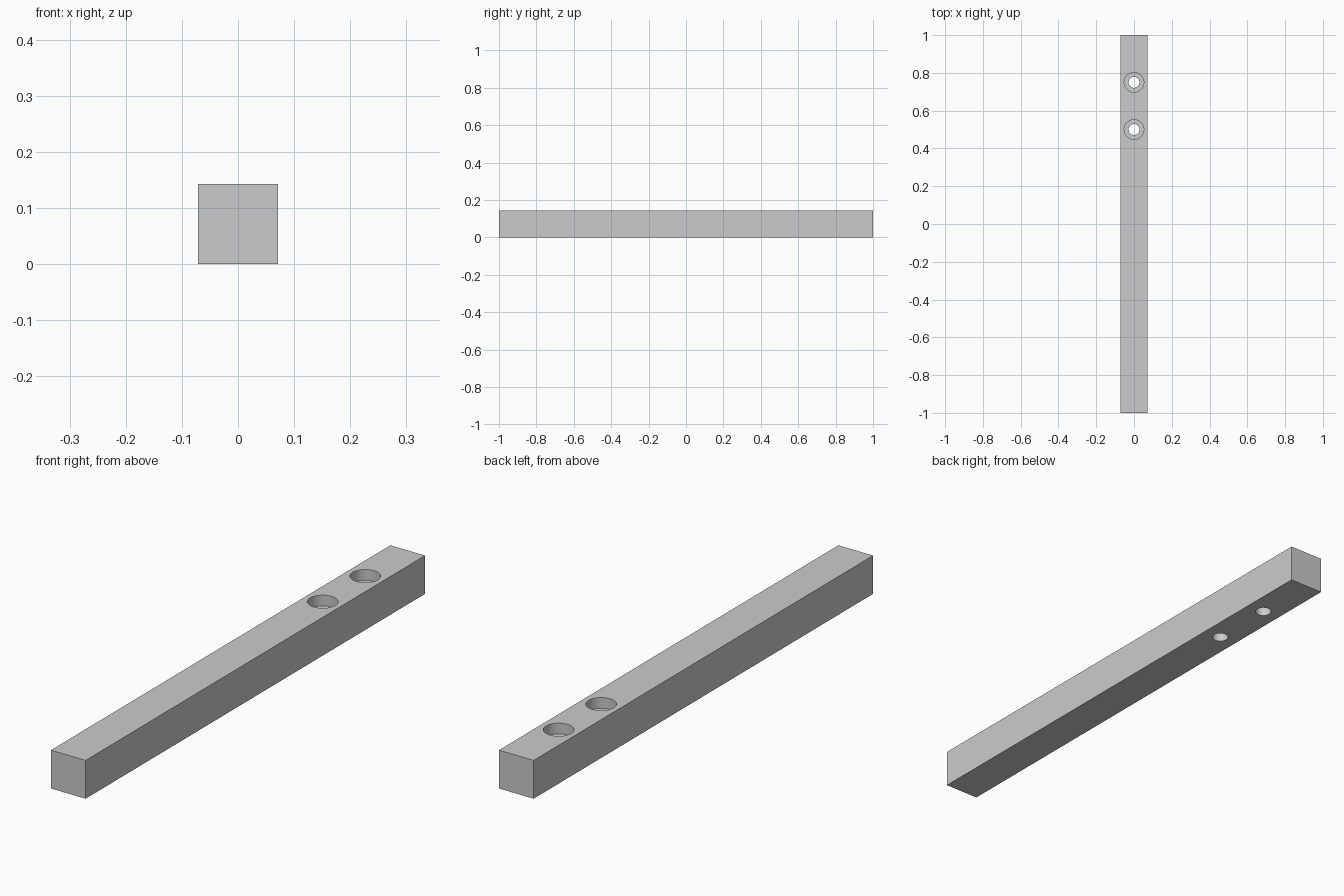
import bpy

if "Cube" in bpy.data.objects:
    bpy.data.objects.remove(bpy.data.objects["Cube"])

SIDE = 0.143
HOLES = (0.5, 0.75)
BORE_DEPTH = 0.04


def cutter(name, y, radius, z0, z1):
    bpy.ops.mesh.primitive_cylinder_add(vertices=48, radius=radius, depth=z1 - z0,
                                        location=(0, y, (z0 + z1) / 2))
    ob = bpy.context.object
    ob.name = name
    ob.hide_render = True
    return ob


# Square bar
bpy.ops.mesh.primitive_cube_add(size=1, location=(0, 0, SIDE / 2))
bar = bpy.context.object
bar.name = "bar"
bar.scale = (SIDE, 2, SIDE)
bpy.ops.object.transform_apply(location=True, rotation=False, scale=True)

# Counterbored through holes near the back end
cutters = []
for i, y in enumerate(HOLES, 1):
    cutters.append(cutter(f"bore_cutter_{i}", y, 0.052, SIDE - BORE_DEPTH, SIDE + 0.05))
    cutters.append(cutter(f"through_cutter_{i}", y, 0.029, -0.05, SIDE + 0.03))

bpy.context.view_layer.objects.active = bar
for c in cutters:
    mod = bar.modifiers.new(c.name, 'BOOLEAN')
    mod.operation = 'DIFFERENCE'
    mod.solver = 'EXACT'
    mod.object = c
    bpy.ops.object.modifier_apply(modifier=mod.name)
for c in cutters:
    bpy.data.objects.remove(c, do_unlink=True)

# Smooth hole walls, crisp edges
bpy.ops.object.select_all(action='DESELECT')
bar.select_set(True)
bpy.ops.object.shade_smooth_by_angle()
